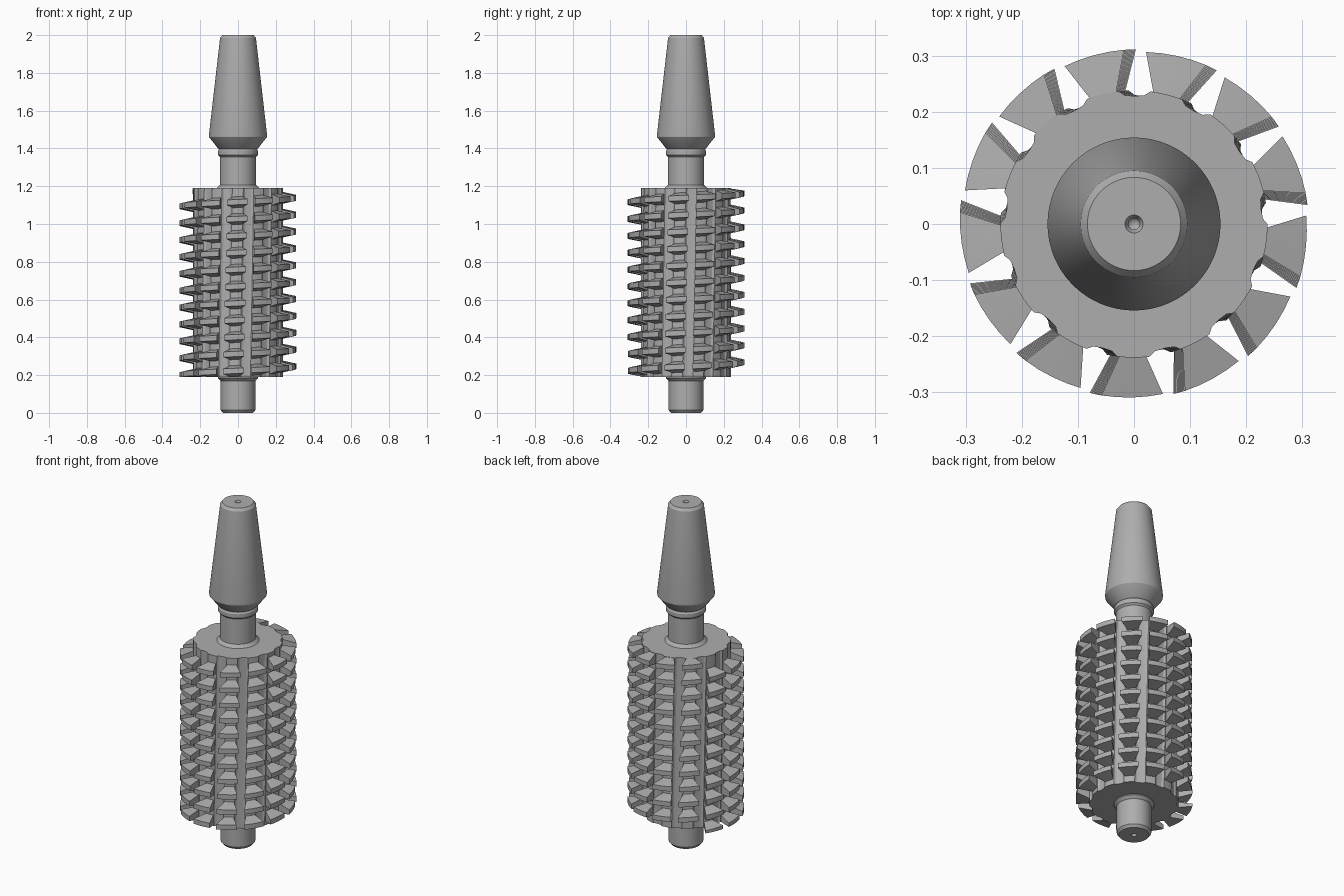
import bpy, bmesh
from math import radians, cos, sin, pi

cube = bpy.data.objects.get("Cube")
if cube:
    bpy.data.objects.remove(cube, do_unlink=True)

steel = bpy.data.materials.new("brushed steel grey")
steel.use_nodes = True
GREY = (0.42, 0.42, 0.42, 1)
steel.diffuse_color = GREY
steel.node_tree.nodes["Principled BSDF"].inputs["Base Color"].default_value = GREY

COLUMNS = 13                 # tooth columns around the cutter
STEP = 360 / COLUMNS
LEAD = 0.0894                # thread rise per turn
BOTTOM, TOP = 0.19, 1.19     # ends of the cutter body
FIRST = 103.5                # angle of one column at the top end


def twist(z):
    """Slow helix of the flutes, in degrees."""
    return 4.4 * (z - 1.16)


def polar(r, deg, z):
    a = radians(deg)
    return (r * cos(a), r * sin(a), z)


def finish(name, bm, smooth=True):
    bmesh.ops.remove_doubles(bm, verts=bm.verts, dist=1e-5)
    bmesh.ops.recalc_face_normals(bm, faces=bm.faces)
    mesh = bpy.data.meshes.new(name)
    bm.to_mesh(mesh)
    bm.free()
    mesh.materials.append(steel)
    ob = bpy.data.objects.new(name, mesh)
    bpy.context.collection.objects.link(ob)
    if smooth:
        bpy.ops.object.select_all(action='DESELECT')
        ob.select_set(True)
        bpy.context.view_layer.objects.active = ob
        bpy.ops.object.shade_smooth_by_angle(angle=radians(25))
    return ob


def lathe(name, profile):
    bm = bmesh.new()
    verts = [bm.verts.new((r, 0, z)) for r, z in profile]
    edges = [bm.edges.new(pair) for pair in zip(verts, verts[1:])]
    bmesh.ops.spin(bm, geom=verts + edges, cent=(0, 0, 0), axis=(0, 0, 1),
                   angle=2 * pi, steps=96)
    return finish(name, bm)


# Arbor: lower journal with centre hole and hub chamfer
lathe("lower_journal", [
    (0, 0.03), (0.009, 0.02), (0.009, 0.012), (0.016, 0), (0.08, 0),
    (0.092, 0.015), (0.092, 0.17), (0.107, 0.185), (0.107, 0.2), (0, 0.2)])

# Arbor: neck, collar and tapered shank with centre hole
lathe("tapered_shank", [
    (0, 1.18), (0.113, 1.18), (0.113, 1.19), (0.096, 1.207), (0.096, 1.355),
    (0.1, 1.36), (0.106, 1.365), (0.106, 1.388), (0.1, 1.397),
    (0.107, 1.402), (0.153, 1.46), (0.154, 1.47), (0.095, 1.985),
    (0.083, 2), (0.016, 2), (0.01, 1.988), (0.01, 1.98), (0, 1.97)])

# Cutter body: fluted cylinder following the flute helix
SECTION = [(-13.85, 0.228), (-9.5, 0.230), (-7, 0.238), (-3.5, 0.238),
           (0, 0.238), (3.5, 0.238), (7, 0.238), (9.5, 0.230)]
bm = bmesh.new()
rings = []
for level in range(9):
    z = BOTTOM + (TOP - BOTTOM) * level / 8
    rings.append([bm.verts.new(polar(r, FIRST + c * STEP + a + twist(z), z))
                  for c in range(COLUMNS) for a, r in SECTION])
for low, high in zip(rings, rings[1:]):
    for i in range(len(low)):
        j = (i + 1) % len(low)
        bm.faces.new((low[i], low[j], high[j], high[i]))
bm.faces.new(rings[0])
bm.faces.new(rings[-1])
finish("cutter_body", bm)

# Cutting teeth: tapered wedges along the thread, trimmed at the body ends
ARC = 4                      # divisions along each tooth
bm = bmesh.new()
for n in range(143):
    angle = FIRST + STEP * (1 - n)
    centre = 1.171 - n * LEAD / COLUMNS
    loops = []
    for s in range(ARC + 1):
        t = 2 * s / ARC - 1
        loop = []
        # radius, half angle, half thickness, side
        for r, half, thick in ((0.225, 4.8, 0.032), (0.311, 10.2, 0.014)):
            sides = (-1, 1) if r < 0.3 else (1, -1)
            for side in sides:
                a = t * half
                relief = 1 - 0.012 * (t + 1) / 2 if r > 0.3 else 1
                z = centre + LEAD * a / 360 + side * thick
                z = min(max(z, BOTTOM), TOP)
                loop.append(bm.verts.new(
                    polar(r * relief, angle + a + twist(centre), z)))
        loops.append(loop)
    for near, far in zip(loops, loops[1:]):
        for i in range(4):
            j = (i + 1) % 4
            bm.faces.new((near[i], near[j], far[j], far[i]))
    bm.faces.new(loops[0])
    bm.faces.new(loops[-1])
finish("cutting_teeth", bm)
